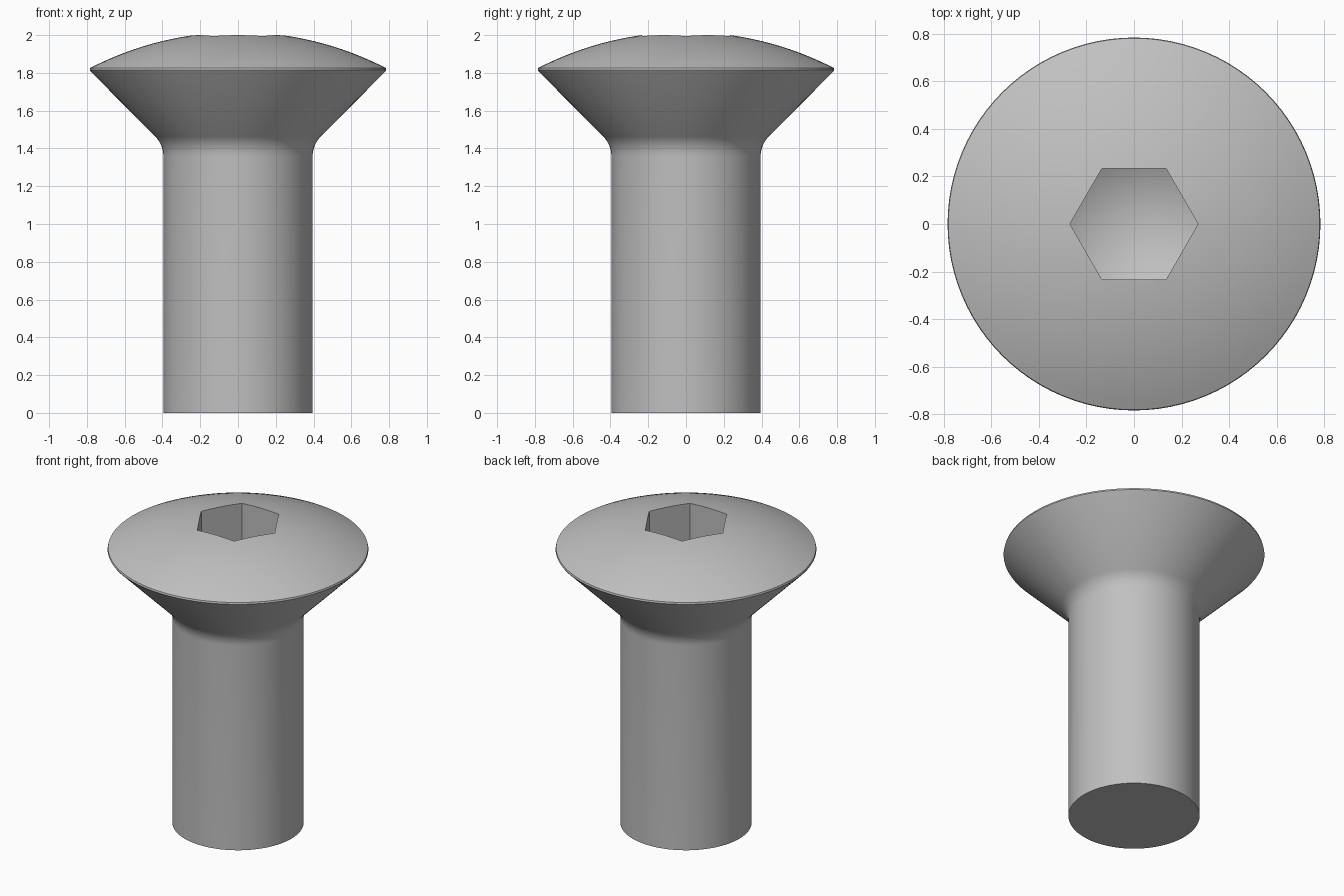
import bpy, bmesh
from math import sin, cos, pi, radians, sqrt, asin

old = bpy.data.objects.get("Cube")
if old:
    bpy.data.objects.remove(old, do_unlink=True)

SHAFT_R, HEAD_R, FILLET_R = 0.395, 0.785, 0.15
FILLET_Z, DOME_Z, DOME_R = 1.358, 0.31, 1.706
SOCKET_R, FLOOR_Z, TIP_Z = 0.27, 1.56, 1.41


def lathe(name, profile, steps):
    """Turn a list of (radius, height) points around z."""
    bm = bmesh.new()
    verts = [bm.verts.new((r, 0, z)) for r, z in profile]
    edges = [bm.edges.new(pair) for pair in zip(verts, verts[1:])]
    bmesh.ops.spin(bm, geom=verts + edges, cent=(0, 0, 0), axis=(0, 0, 1),
                   angle=2 * pi, steps=steps)
    bmesh.ops.remove_doubles(bm, verts=bm.verts, dist=1e-4)
    bmesh.ops.recalc_face_normals(bm, faces=bm.faces)
    mesh = bpy.data.meshes.new(name)
    bm.to_mesh(mesh)
    bm.free()
    obj = bpy.data.objects.new(name, mesh)
    bpy.context.collection.objects.link(obj)
    return obj


# Steel material
steel = bpy.data.materials.new("grey steel")
steel.use_nodes = True
grey = (0.53, 0.53, 0.53, 1)
steel.diffuse_color = grey
steel.node_tree.nodes["Principled BSDF"].inputs["Base Color"].default_value = grey

# Shaft, fillet, countersunk cone, thin rim and dome in one profile
profile = [(0, 0), (SHAFT_R, 0)]
for i in range(9):
    a = radians(45) * i / 8
    profile.append((SHAFT_R + FILLET_R * (1 - cos(a)), FILLET_Z + FILLET_R * sin(a)))
profile += [(HEAD_R - 0.005, 1.807), (HEAD_R, 1.815)]
rim_angle = asin((HEAD_R - 0.003) / DOME_R)
for i in range(17):
    a = rim_angle * (1 - i / 16)
    profile.append((DOME_R * sin(a), DOME_Z + DOME_R * cos(a)))
screw = lathe("screw_body", profile, 96)
screw.data.materials.append(steel)

# Hexagonal socket with a pointed floor
cutter = lathe("socket_cutter", [(0, TIP_Z), (SOCKET_R, FLOOR_Z), (SOCKET_R, 2.2), (0, 2.2)], 6)
cutter.data.materials.append(steel)
cutter.hide_render = True
cut = screw.modifiers.new("hex_socket", "BOOLEAN")
cut.operation = "DIFFERENCE"
cut.solver = "EXACT"
cut.object = cutter

bpy.ops.object.select_all(action="DESELECT")
bpy.context.view_layer.objects.active = screw
screw.select_set(True)
bpy.ops.object.modifier_apply(modifier=cut.name)
bpy.data.objects.remove(cutter, do_unlink=True)
bpy.ops.object.shade_smooth_by_angle(angle=radians(32))
